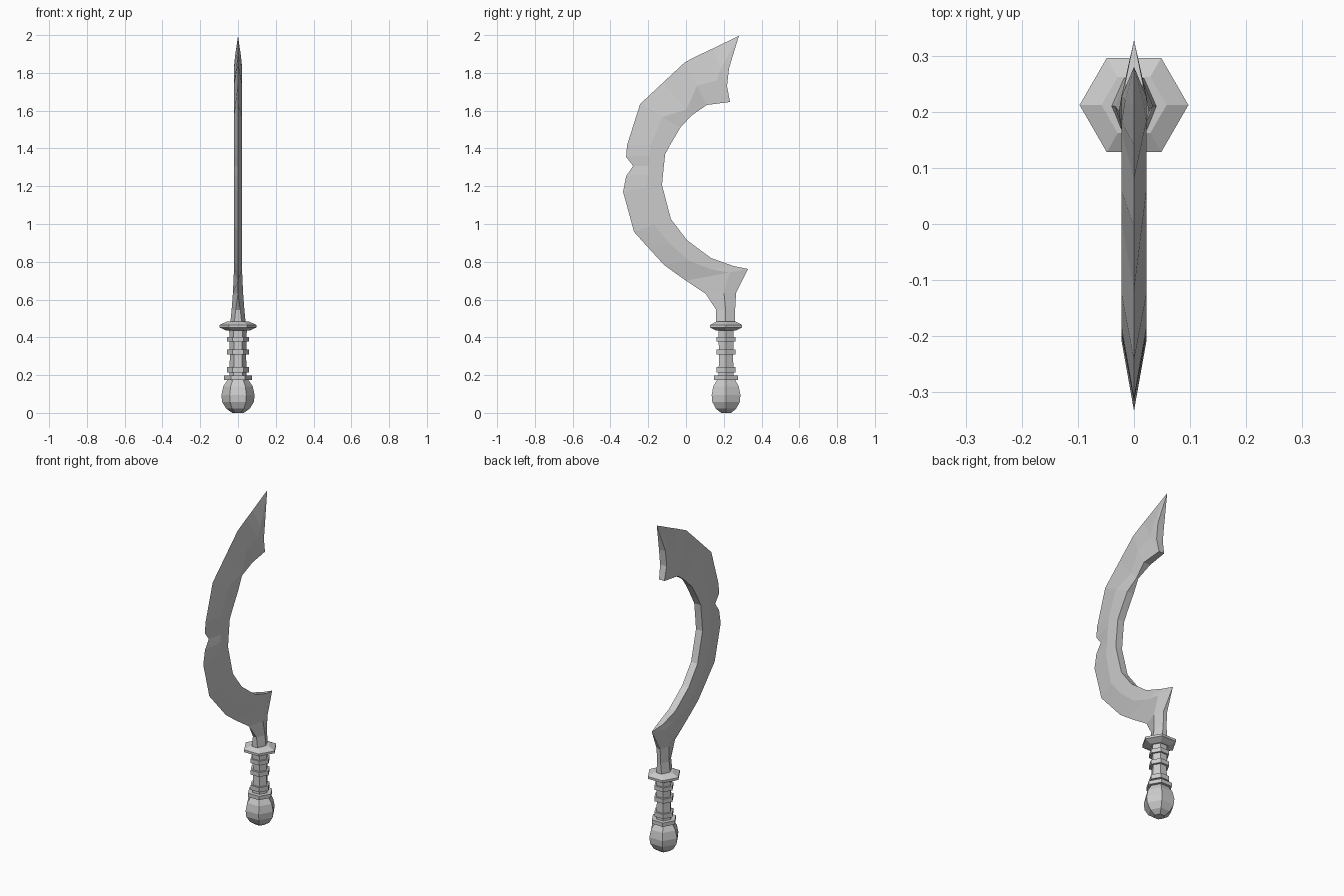
import bpy, bmesh, math

if "Cube" in bpy.data.objects:
    bpy.data.objects.remove(bpy.data.objects["Cube"], do_unlink=True)

steel = bpy.data.materials.new("plain grey")
steel.use_nodes = True
GREY = (0.6, 0.6, 0.6, 1)
steel.diffuse_color = GREY
steel.node_tree.nodes["Principled BSDF"].inputs["Base Color"].default_value = GREY

HANDLE_Y = 0.212
T = 0.022  # half thickness of the blade


def finish(name, bm):
    bmesh.ops.remove_doubles(bm, verts=bm.verts, dist=0.0005)
    bmesh.ops.recalc_face_normals(bm, faces=bm.faces)
    mesh = bpy.data.meshes.new(name)
    bm.to_mesh(mesh)
    bm.free()
    mesh.materials.append(steel)
    obj = bpy.data.objects.new(name, mesh)
    bpy.context.collection.objects.link(obj)


def loft(name, rings):
    """Skin a list of equal closed rings and cap both ends."""
    bm = bmesh.new()
    loops = [[bm.verts.new(p) for p in ring] for ring in rings]
    n = len(loops[0])
    for a, b in zip(loops, loops[1:]):
        for i in range(n):
            j = (i + 1) % n
            bm.faces.new((a[i], a[j], b[j], b[i]))
    bm.faces.new(loops[0])
    bm.faces.new(loops[-1])
    finish(name, bm)


def hex_lathe(name, profile):
    """Six-sided turning around the handle axis, profile of (radius, z)."""
    loft(name, [[(r * math.cos(k * math.pi / 3),
                  HANDLE_Y + r * math.sin(k * math.pi / 3), z) for k in range(6)]
                for r, z in profile])


# Handle: pommel, grip, collars and guard
hex_lathe("pommel", [(.03, 0), (.062, .022), (.084, .058), (.088, .095),
                     (.078, .14), (.052, .18)])
hex_lathe("grip", [(.047, .17), (.043, .3), (.047, .45)])
for name, r, z0, z1 in (("lower_collar", .073, .175, .198), ("grip_ring_1", .057, .215, .243),
                        ("grip_ring_2", .057, .308, .335), ("grip_ring_3", .057, .378, .403)):
    hex_lathe(name, [(r, z0), (r, z1)])
hex_lathe("guard", [(.06, .435), (.097, .452), (.097, .466), (.058, .484)])

# Blade stations: cutting edge y z, inner edge y z, ridge position,
# half widths at cutting edge, ridge and inner edge
stations = [
    (.16, .46, .26, .46, .5, .022, .042, .02),
    (.16, .545, .26, .545, .5, .012, .034, .012),
    (.105, .63, .265, .635, .6, 0, .027, .012),
    (0, .70, .328, .762, .7, 0, T, 0),
    (-.05, .735, .25, .778, .6, 0, T, .016),
    (-.116, .783, .132, .82, .55, 0, T, T),
    (-.2, .875, .005, .915, .55, 0, T, T),
    (-.275, .958, -.08, 1.026, .55, 0, T, T),
    (-.333, 1.17, -.127, 1.206, .6, 0, T, T),
    (-.317, 1.254, -.121, 1.27, .6, 0, T, T),
    (-.28, 1.307, -.117, 1.31, .5, 0, T, T),
    (-.317, 1.355, -.11, 1.37, .6, 0, T, T),
    (-.312, 1.418, -.083, 1.42, .55, 0, T, T),
    (-.243, 1.635, -.03, 1.51, .55, 0, T, T),
    (-.12, 1.75, .03, 1.575, .82, 0, T, .006),
    (-.005, 1.857, .11, 1.63, .55, 0, T, T),
    (.08, 1.9, .233, 1.646, .55, 0, T, .018),
    (.14, 1.928, .217, 1.73, .55, 0, T, T),
    (.21, 1.962, .228, 1.825, .55, 0, .016, T),
    (.28, 1.996, .28, 1.996, .5, 0, 0, 0),
]

rings = []
for oy, oz, iy, iz, f, wo, wr, wi in stations:
    ry, rz = oy + (iy - oy) * f, oz + (iz - oz) * f
    rings.append([(wo, oy, oz), (wr, ry, rz), (wi, iy, iz),
                  (-wi, iy, iz), (-wr, ry, rz), (-wo, oy, oz)])
loft("blade", rings)
